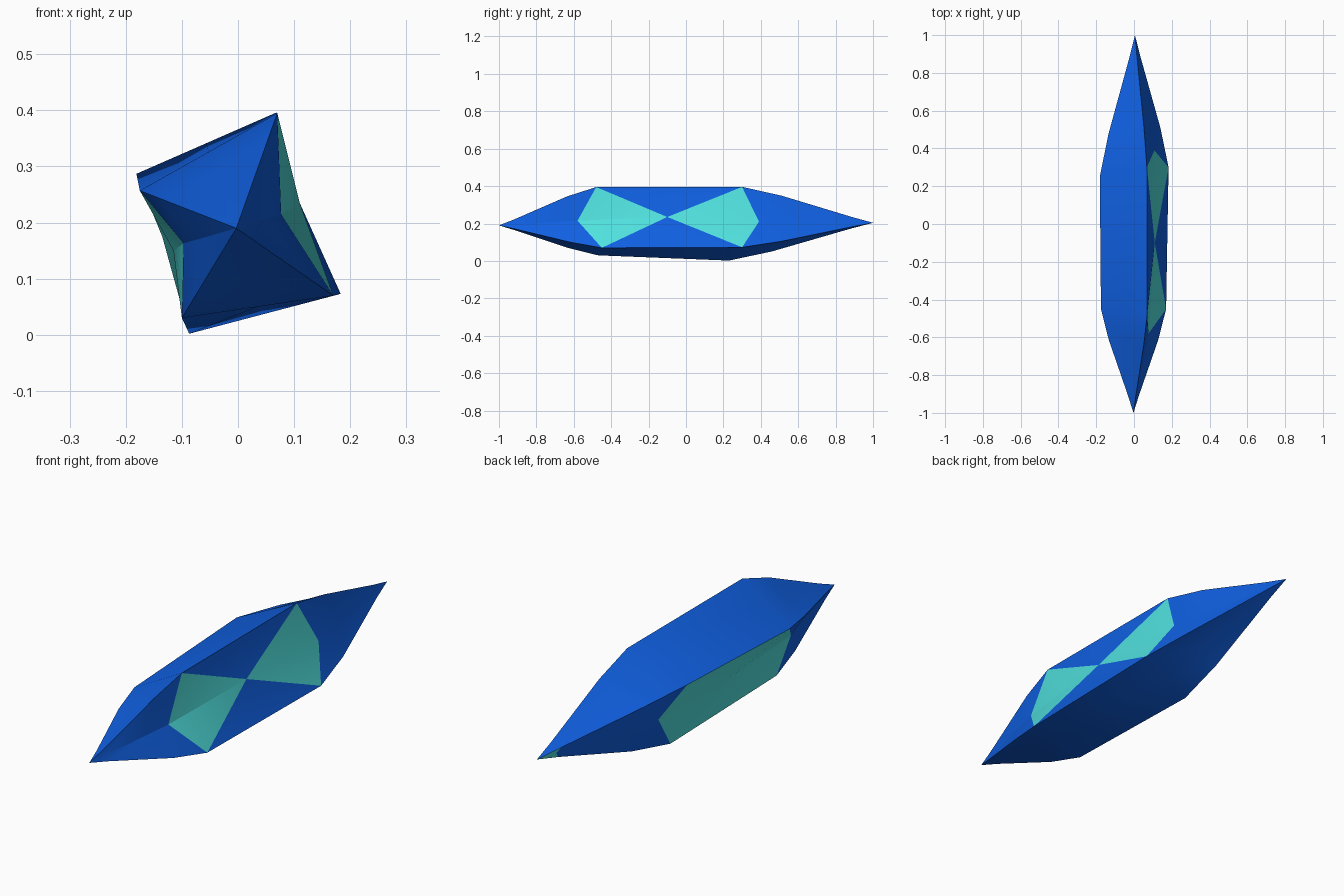
import bpy, bmesh
from mathutils import Vector as V

if "Cube" in bpy.data.objects:
    bpy.data.objects.remove(bpy.data.objects["Cube"])


def material(name, rgb):
    m = bpy.data.materials.new(name)
    m.diffuse_color = (*rgb, 1)
    m.use_nodes = True
    m.node_tree.nodes["Principled BSDF"].inputs["Base Color"].default_value = m.diffuse_color
    return m


BLUE, CYAN = 0, 1

# Cross-section rings: corners top-right, bottom-right, bottom-left, top-left
front_corners = [V(p) for p in ((.07, -.48, .395), (.17, -.45, .07),
                                (-.10, -.47, .03), (-.175, -.45, .257))]
back_corners = [V(p) for p in ((.068, .30, .396), (.183, .30, .073),
                               (-.087, .23, .002), (-.181, .25, .287))]


def ring_with_mids(c, right_mid, left_mid):
    """Eight points: corners alternating with side midpoints."""
    bottom_mid = (c[1] + c[2]) / 2
    top_mid = (c[3] + c[0]) / 2
    return [c[0], V(right_mid), c[1], bottom_mid, c[2], V(left_mid), c[3], top_mid]


front = ring_with_mids(front_corners, (.077, -.58, .215), (-.097, -.57, .163))
back = ring_with_mids(back_corners, (.108, .39, .21), (-.135, .38, .175))
front_tip, back_tip = V((-.003, -1, .19)), V((.005, 1, .204))


def toward_tip(ring, tip, t, bulge):
    """Shrink a ring toward a tip, swelling the corner ridges slightly."""
    out = []
    for i, p in enumerate(ring):
        q = p.lerp(tip, t)
        if i % 2 == 0:
            off = q - tip
            off.y = 0
            q = q + off * bulge
        out.append(q)
    return out


bm = bmesh.new()


def add_ring(points):
    return [bm.verts.new(p) for p in points]


def face(verts, mat=BLUE):
    bm.faces.new(verts).material_index = mat


def bridge(a, b, mat_rule=lambda i: BLUE):
    for i in range(8):
        j = (i + 1) % 8
        face((a[i], a[j], b[j]), mat_rule(i))
        face((a[i], b[j], b[i]), mat_rule(i))


vf, vb = add_ring(front), add_ring(back)

# Body: flat top and bottom, dished left and right sides
for i in (2, 3, 6, 7):
    j = (i + 1) % 8
    face((vf[i], vf[j], vb[j], vb[i]))
for first, centre, long_mat in ((0, (.11, -.1, .235), BLUE),
                                (4, (-.115, -.1, .15), CYAN)):
    c = bm.verts.new(centre)
    a, m, b = first, first + 1, first + 2
    face((c, vf[a], vb[a]), long_mat)
    face((c, vf[b], vb[b]), long_mat)
    for ring in (vf, vb):
        face((c, ring[a], ring[m]), CYAN)
        face((c, ring[m], ring[b]), CYAN)

# Pointed ends; the back point has a cyan left facet
for ring, pts, tip, tip_mat in ((vf, front, front_tip, BLUE),
                                (vb, back, back_tip, CYAN)):
    mid = add_ring(toward_tip(pts, tip, .3, .08))
    small = add_ring(toward_tip(pts, tip, .84, .0))
    bridge(ring, mid)
    bridge(mid, small)
    t = bm.verts.new(tip)
    for i in range(8):
        face((small[i], small[(i + 1) % 8], t), tip_mat if i in (4, 5) else BLUE)

bmesh.ops.recalc_face_normals(bm, faces=bm.faces)
mesh = bpy.data.meshes.new("crystal")
bm.to_mesh(mesh)
bm.free()
mesh.materials.append(material("deep blue", (.005, .115, .75)))
mesh.materials.append(material("cyan", (.08, .75, .73)))
crystal = bpy.data.objects.new("crystal", mesh)
bpy.context.collection.objects.link(crystal)
bpy.context.view_layer.objects.active = crystal
crystal.select_set(True)
bpy.ops.object.shade_smooth_by_angle(angle=.3)
